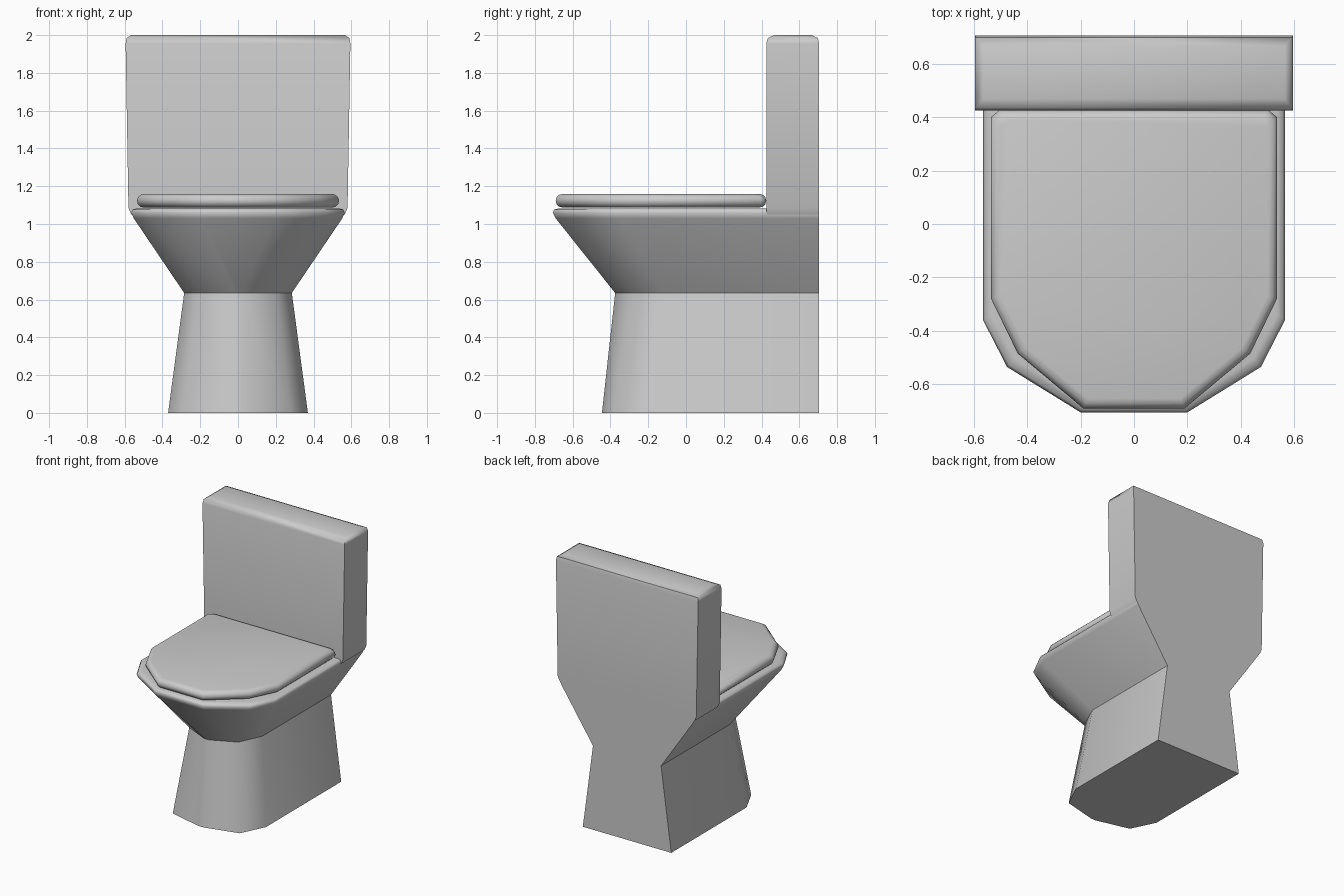
import bpy, bmesh, math

if "Cube" in bpy.data.objects:
    bpy.data.objects.remove(bpy.data.objects["Cube"])

BACK = 0.705


def outline(side, mid, front, back=BACK):
    """Mirrored plan outline: straight sides, faceted rounded front."""
    right = [(side[0], back), side, mid, front]
    return right + [(-x, y) for x, y in reversed(right)]


def rect(w, y0, y1):
    return [(w, y1), (w, y0), (-w, y0), (-w, y1)]


def loft(name, rings, cap_bottom=True, cap_top=True, angle=60):
    """Skin a stack of (outline, z) rings."""
    bm = bmesh.new()
    loops = [[bm.verts.new((x, y, z)) for x, y in pts] for pts, z in rings]
    for a, b in zip(loops, loops[1:]):
        n = len(a)
        for i in range(n):
            j = (i + 1) % n
            bm.faces.new((a[i], a[j], b[j], b[i]))
    if cap_bottom:
        bm.faces.new(loops[0])
    if cap_top:
        bm.faces.new(loops[-1])
    bmesh.ops.recalc_face_normals(bm, faces=bm.faces)
    # open shells: make sure the first wall faces away from the centre
    bm.normal_update()
    f = next(f for f in bm.faces if abs(f.normal.z) < 0.8)
    if f.normal.dot(f.calc_center_median() - loops_center(bm)) < 0:
        bmesh.ops.reverse_faces(bm, faces=bm.faces)
    me = bpy.data.meshes.new(name)
    bm.to_mesh(me)
    bm.free()
    ob = bpy.data.objects.new(name, me)
    bpy.context.collection.objects.link(ob)
    bpy.ops.object.select_all(action='DESELECT')
    ob.select_set(True)
    bpy.context.view_layer.objects.active = ob
    bpy.ops.object.shade_smooth_by_angle(angle=math.radians(angle))
    return ob


def loops_center(bm):
    c = bm.verts[:][0].co * 0
    for v in bm.verts:
        c += v.co
    return c / len(bm.verts)


# pedestal: narrows upward, flat at the back
waist = outline((0.285, -0.115), (0.205, -0.29), (0.02, -0.375))
foot = outline((0.37, -0.195), (0.28, -0.38), (0.02, -0.445))
loft("pedestal", [(foot, 0), (waist, 0.635)], cap_top=False)

# bowl: flares out to a softened rim
loft("bowl", [
    (waist, 0.635),
    (outline((0.552, -0.35), (0.463, -0.525), (0.195, -0.69)), 1.03),
    (outline((0.565, -0.36), (0.475, -0.535), (0.2, -0.705)), 1.06),
    (outline((0.558, -0.355), (0.468, -0.528), (0.197, -0.697)), 1.077),
    (outline((0.535, -0.34), (0.445, -0.505), (0.185, -0.67)), 1.083),
], cap_bottom=False)

# tank: slightly wider at the top, with a rounded top edge
loft("tank", [
    (rect(0.565, 0.425, BACK), 1.05),
    (rect(0.58, 0.425, BACK), 1.085),
    (rect(0.595, 0.425, BACK), 1.955),
    (rect(0.59, 0.434, BACK - 0.007), 1.985),
    (rect(0.565, 0.468, BACK - 0.04), 2.0),
], cap_bottom=False, angle=50)

# lid: faceted slab with a rounded rim, just above the bowl
rings = []
R = 0.036
for k in range(7):
    t = -math.pi / 2 + math.pi * k / 6
    d = R * (1 - math.cos(t))
    z = 1.123 + R * math.sin(t)
    right = [(0.505 - d, 0.425 - d), (0.535 - d, 0.40 - d), (0.535 - d, -0.28 + d * 0.3),
             (0.435 - d * 0.9, -0.485 + d * 0.6), (0.19 - d * 0.5, -0.69 + d)]
    rings.append((right + [(-x, y) for x, y in reversed(right)], z))
loft("lid", rings)
